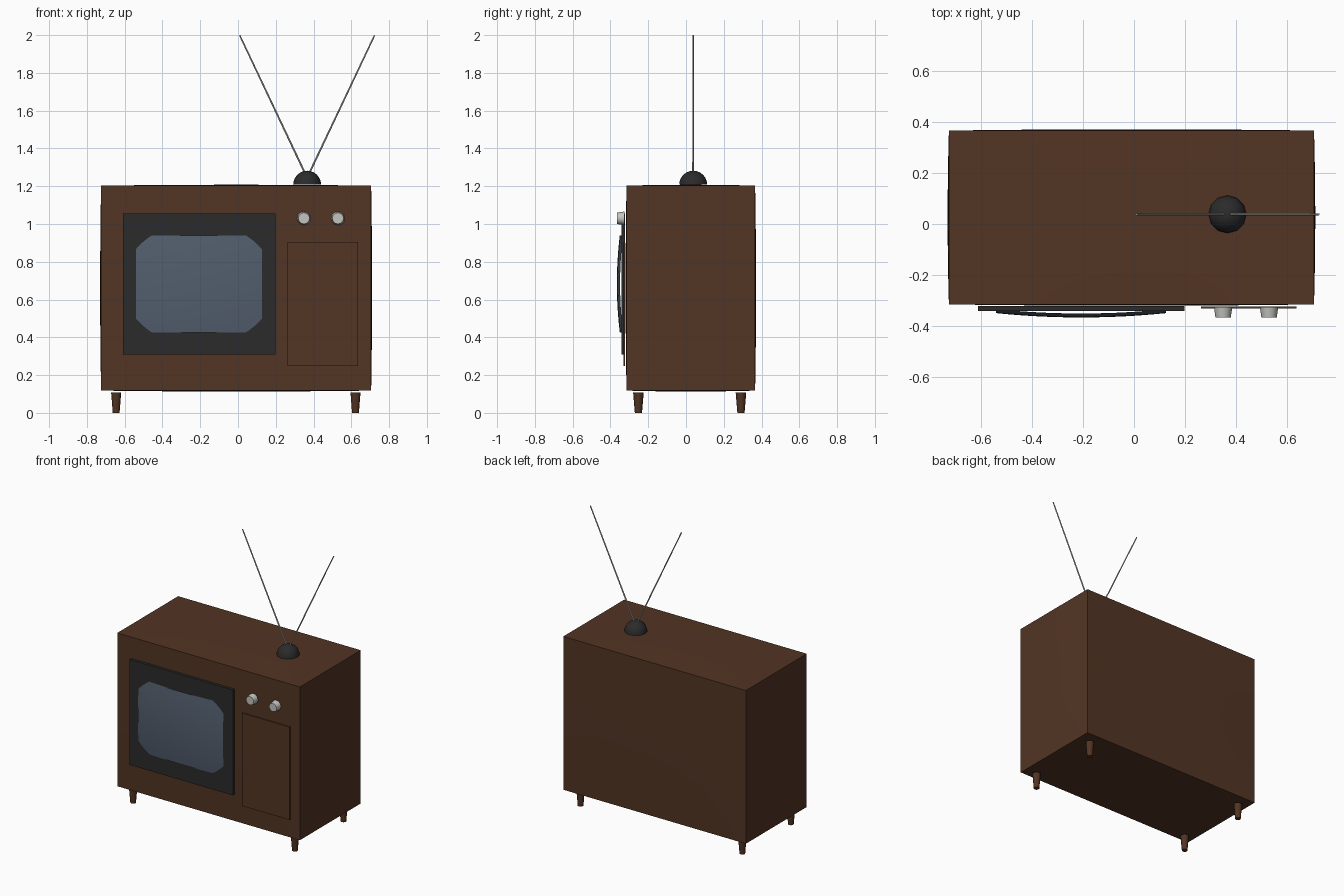
import bpy, bmesh, math
from mathutils import Vector

if "Cube" in bpy.data.objects:
    bpy.data.objects.remove(bpy.data.objects["Cube"])


def material(name, r, g, b):
    m = bpy.data.materials.new(name)
    m.diffuse_color = (r, g, b, 1)
    m.use_nodes = True
    m.node_tree.nodes["Principled BSDF"].inputs["Base Color"].default_value = m.diffuse_color
    return m


BROWN = material("walnut brown", 0.085, 0.035, 0.017)
BLACK = material("charcoal", 0.024, 0.024, 0.025)
GLASS = material("screen blue grey", 0.085, 0.112, 0.155)
SILVER = material("silver", 0.55, 0.55, 0.53)


def finish(bm, name, mat, smooth=False):
    bmesh.ops.recalc_face_normals(bm, faces=bm.faces)
    me = bpy.data.meshes.new(name)
    bm.to_mesh(me)
    bm.free()
    me.materials.append(mat)
    ob = bpy.data.objects.new(name, me)
    bpy.context.collection.objects.link(ob)
    if smooth:
        bpy.ops.object.select_all(action='DESELECT')
        ob.select_set(True)
        bpy.context.view_layer.objects.active = ob
        bpy.ops.object.shade_smooth_by_angle(angle=math.radians(40))
    return ob


def box(name, lo, hi, mat, bulge=0.0, cuts=0):
    """Box between two corners; faces may swell gently outwards."""
    lo, hi = Vector(lo), Vector(hi)
    bm = bmesh.new()
    bmesh.ops.create_cube(bm, size=2)
    if cuts:
        bmesh.ops.subdivide_edges(bm, edges=bm.edges[:], cuts=cuts, use_grid_fill=True)
    for v in bm.verts:
        p = v.co.copy()
        q = Vector([(lo[i] + hi[i]) / 2 + p[i] * (hi[i] - lo[i]) / 2 for i in range(3)])
        for i in range(3):
            if abs(p[i]) > 0.999:
                a, b = p[(i + 1) % 3], p[(i + 2) % 3]
                q[i] += bulge * p[i] * (1 - a * a) * (1 - b * b)
        v.co = q
    return finish(bm, name, mat, smooth=cuts > 0)


def rod(name, start, end, r1, r2, sides, mat):
    """Tapered round bar from start to end."""
    start, end = Vector(start), Vector(end)
    d = end - start
    bm = bmesh.new()
    bmesh.ops.create_cone(bm, cap_ends=True, segments=sides, radius1=r1, radius2=r2, depth=d.length)
    rot = Vector((0, 0, 1)).rotation_difference(d).to_matrix()
    for v in bm.verts:
        v.co = rot @ v.co + (start + end) / 2
    return finish(bm, name, mat, smooth=True)


# cabinet
box("cabinet", (-0.725, -0.315, 0.118), (0.705, 0.366, 1.203), BROWN, bulge=0.005, cuts=7)

# screen surround and speaker panel
box("screen_surround", (-0.61, -0.341, 0.31), (0.198, -0.322, 1.056), BLACK)
box("speaker_panel", (0.262, -0.331, 0.249), (0.636, -0.323, 0.906), BROWN)

# domed screen glass, its corners sinking into the surround
bm = bmesh.new()
bmesh.ops.create_grid(bm, x_segments=20, y_segments=20, size=1)
for v in bm.verts:
    u, w = v.co.x, v.co.y
    v.co = (-0.207 + 0.333 * u, -0.366 + 0.017 * u * u + 0.0155 * w * w, 0.683 + 0.257 * w)
glass = finish(bm, "screen_glass", GLASS, smooth=True)
if glass.data.polygons[0].normal.y > 0:
    glass.data.flip_normals()

# knobs
for n, x in enumerate((0.349, 0.529)):
    rod(f"knob_{n + 1}", (x, -0.325, 1.03), (x, -0.366, 1.03), 0.036, 0.030, 12, SILVER)

# feet
for xn, x in (("left", -0.645), ("right", 0.622)):
    for yn, y in (("front", -0.252), ("back", 0.291)):
        rod(f"{yn}_{xn}_foot", (x, y, 0), (x, y, 0.108), 0.019, 0.028, 10, BROWN)

# antenna base: half sphere
bm = bmesh.new()
bmesh.ops.create_uvsphere(bm, u_segments=12, v_segments=12, radius=0.074)
bmesh.ops.bisect_plane(bm, geom=bm.verts[:] + bm.edges[:] + bm.faces[:], dist=1e-5,
                       plane_co=(0, 0, 0), plane_no=(0, 0, 1), clear_inner=True)
bmesh.ops.holes_fill(bm, edges=[e for e in bm.edges if e.is_boundary])
bmesh.ops.translate(bm, verts=bm.verts[:], vec=(0.366, 0.038, 1.208))
finish(bm, "antenna_base", BLACK, smooth=True)

# rabbit-ear rods
for name, side in (("left", -1), ("right", 1)):
    rod(f"{name}_antenna", (0.366 + side * 0.008, 0.038, 1.262),
        (0.366 + side * 0.357, 0.038, 1.999), 0.005, 0.004, 8, SILVER)
